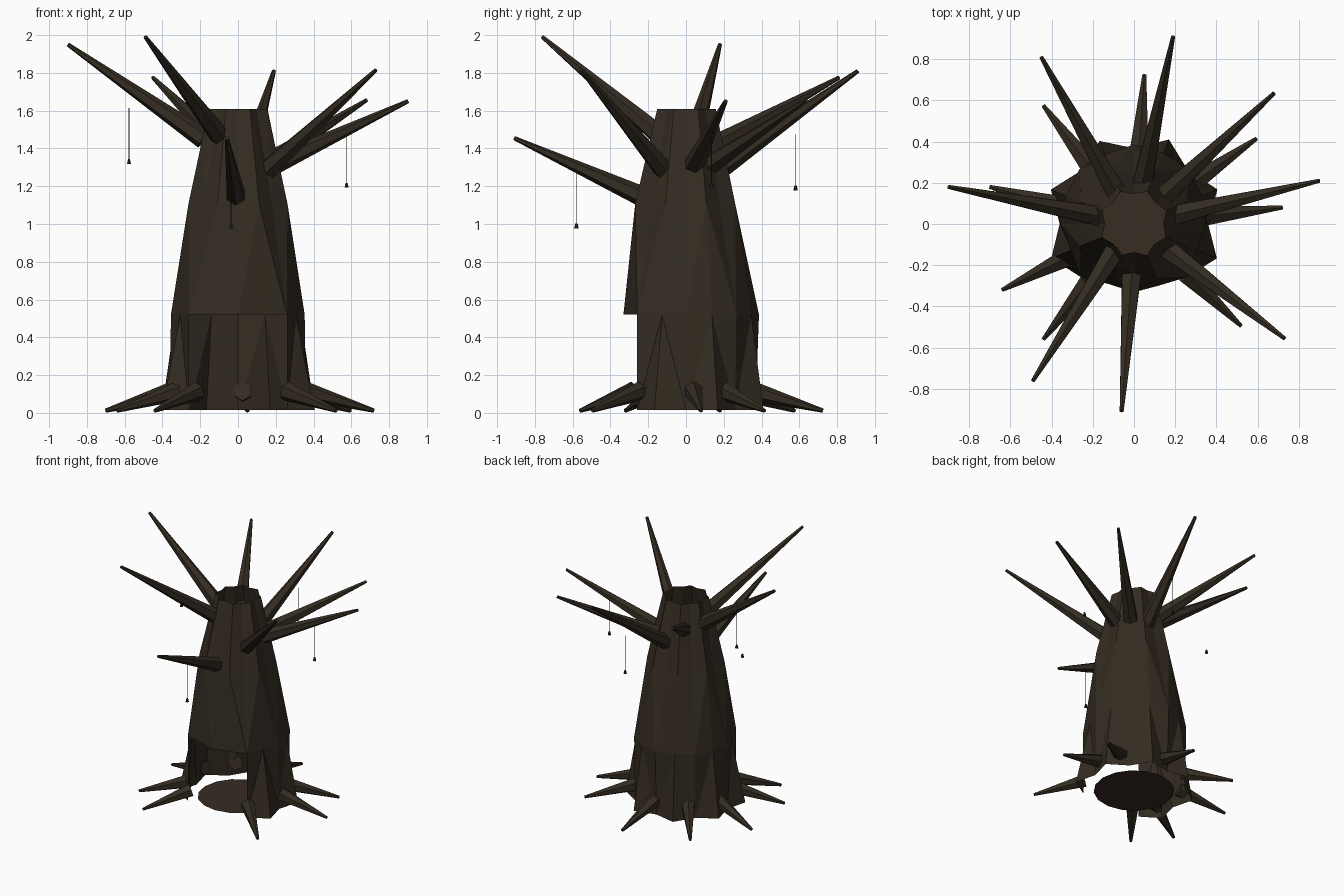
import bpy, bmesh, math, random
from mathutils import Vector, Matrix

if "Cube" in bpy.data.objects:
    bpy.data.objects.remove(bpy.data.objects["Cube"])

random.seed(4)

def mat(name, rgb):
    m = bpy.data.materials.new(name)
    m.diffuse_color = (*rgb, 1)
    m.use_nodes = True
    m.node_tree.nodes["Principled BSDF"].inputs["Base Color"].default_value = m.diffuse_color
    return m

BARK = mat("dark_bark", (0.034, 0.025, 0.0155))
SOIL = mat("hollow_floor", (0.038, 0.025, 0.016))
METAL = mat("dark_metal", (0.017, 0.017, 0.017))
CORD = mat("cord", (0.035, 0.030, 0.024))

def finish(name, bm, material):
    me = bpy.data.meshes.new(name)
    bm.to_mesh(me)
    bm.free()
    me.materials.append(material)
    ob = bpy.data.objects.new(name, me)
    bpy.context.collection.objects.link(ob)
    return ob

def cone(name, a, b, r1, r2, sides, material):
    """Tapered flat-sided rod from point a to point b."""
    a, b = Vector(a), Vector(b)
    d = b - a
    bm = bmesh.new()
    rot = d.to_track_quat('Z', 'Y').to_matrix().to_4x4()
    bmesh.ops.create_cone(bm, cap_ends=True, segments=sides, radius1=r1, radius2=r2,
                          depth=d.length, matrix=Matrix.Translation((a + b) / 2) @ rot)
    return finish(name, bm, material)

# Hollow trunk: ridged open tube with a doorway in the lowest band at the front
# each ring: height, radius at even corners, radius at odd corners, extra radius to the back
SEG = 16
bm = bmesh.new()
rings = []
for z, even, odd, back in [(0.015, 0.365, 0.44, 0.0), (0.52, 0.355, 0.345, 0.027),
                           (1.11, 0.250, 0.283, -0.005), (1.61, 0.142, 0.168, 0.004)]:
    ring = []
    for i in range(SEG):
        a = math.tau * i / SEG - math.pi / 2
        r = ((odd if i % 2 else even) + back * math.sin(a)) * random.uniform(0.985, 1.015)
        if z < 0.6 and i in (2, 14):      # door jambs stay vertical
            r = 0.365
        ring.append(bm.verts.new((r * math.cos(a), r * math.sin(a), z)))
    rings.append(ring)
for k in range(3):
    for i in range(SEG):
        if k == 0 and i in (14, 15, 0, 1):
            continue
        j = (i + 1) % SEG
        a, b, c, d = rings[k][i], rings[k][j], rings[k + 1][j], rings[k + 1][i]
        # zigzag bark: diagonals run from even lower corners to odd upper corners
        if i % 2 == 0:
            bm.faces.new((a, b, c))
            bm.faces.new((a, c, d))
        else:
            bm.faces.new((a, b, d))
            bm.faces.new((b, c, d))
finish("trunk", bm, BARK)

# Floor disc inside the hollow
bm = bmesh.new()
bmesh.ops.create_circle(bm, cap_ends=True, segments=SEG, radius=0.29,
                        matrix=Matrix.Translation((0, 0, 0.02)))
finish("hollow_floor", bm, SOIL)

# Branches: base point, tip point
branches = [
    ((-0.18, 0.04, 1.45), (-0.90, 0.18, 1.95)),
    ((-0.10, -0.14, 1.47), (-0.49, -0.76, 1.99)),
    ((-0.09, 0.16, 1.42), (-0.45, 0.81, 1.775)),
    ((0.04, 0.19, 1.30), (0.19, 0.91, 1.81)),
    ((0.16, -0.12, 1.29), (0.73, -0.555, 1.815)),
    ((0.15, 0.14, 1.32), (0.68, 0.635, 1.655)),
    ((0.18, 0.04, 1.31), (0.90, 0.21, 1.65)),
    ((-0.01, -0.22, 1.14), (-0.06, -0.91, 1.455)),
]
for n, (a, b) in enumerate(branches, 1):
    cone(f"branch_{n}", a, b, 0.055, 0.011, 6, BARK)

# Roots: spread out from the trunk base to the ground
for n, (x, y) in enumerate([(-0.44, 0.575), (0.05, 0.725), (0.595, 0.415), (0.72, 0.08),
                            (0.52, -0.495), (-0.44, -0.56), (-0.64, -0.32), (-0.70, 0.18)], 1):
    s = 0.355 / math.hypot(x, y)
    cone(f"root_{n}", (x * s, y * s, 0.115), (x, y, 0.012), 0.052, 0.011, 6, BARK)

# Small lanterns hanging on cords below four branches
for n, (x, y, z) in enumerate([(-0.577, 0.12, 1.33), (0.575, 0.135, 1.205),
                               (0.125, 0.58, 1.19), (-0.037, -0.58, 0.99)], 1):
    cone(f"cord_{n}", (x, y, z + 0.01), (x, y, z + 0.285), 0.0014, 0.0014, 4, CORD)
    cone(f"lantern_{n}", (x, y, z - 0.013), (x, y, z + 0.013), 0.012, 0.006, 6, METAL)
